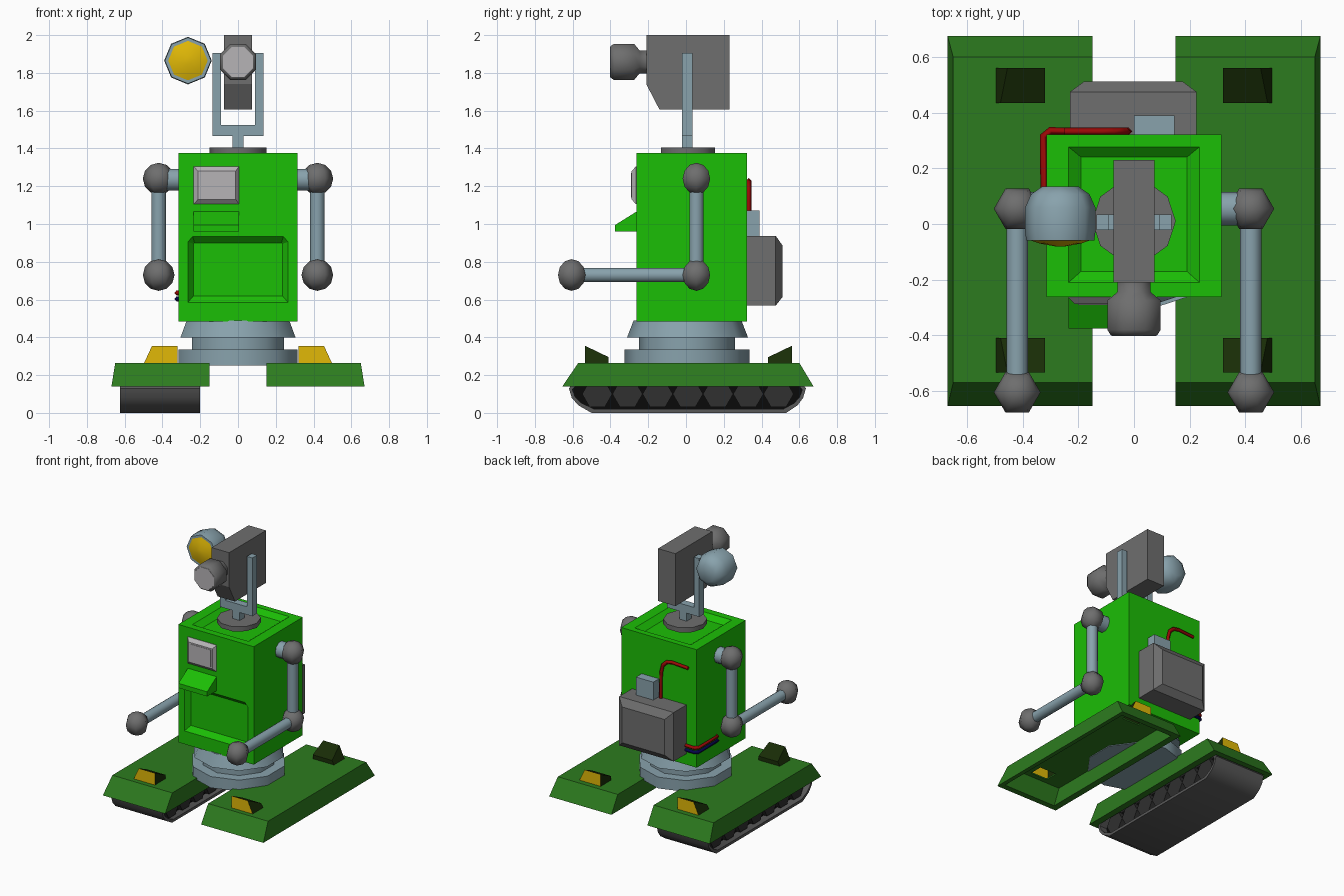
import bpy, bmesh
from math import sin, cos, pi, radians
from mathutils import Matrix

if "Cube" in bpy.data.objects:
    bpy.data.objects.remove(bpy.data.objects["Cube"])

# Colours as seen on screen, converted to linear below
PALETTE = dict(green=(.13, .74, .055), olive=(.19, .48, .14), dark=(.12, .19, .06), steel=(.53, .63, .67),
               grey=(.43, .43, .43), pale=(.71, .7, .71), yellow=(.88, .72, .06), red=(.6, .07, .06),
               navy=(.05, .05, .3), tread=(.35, .35, .35), wheel=(.2, .2, .2), black=(.07, .07, .07))
MATS = {}
for key, c in PALETTE.items():
    MATS[key] = bpy.data.materials.new(key)
    MATS[key].diffuse_color = (*(v ** 2.2 for v in c), 1)


def finish(name, bm, color, smooth=0):
    bmesh.ops.recalc_face_normals(bm, faces=bm.faces)
    me = bpy.data.meshes.new(name)
    bm.to_mesh(me)
    bm.free()
    ob = bpy.data.objects.new(name, me)
    bpy.context.collection.objects.link(ob)
    me.materials.append(MATS[color])
    if smooth:
        bpy.ops.object.select_all(action='DESELECT')
        bpy.context.view_layer.objects.active = ob
        ob.select_set(True)
        bpy.ops.object.shade_smooth_by_angle(angle=radians(smooth))
    return ob


def loft(name, rings, color, smooth=0, caps=(1, 1), closed=False):
    bm = bmesh.new()
    rows = [[bm.verts.new(p) for p in r] for r in rings]
    n = len(rows[0])
    for a, b in zip(rows, rows[1:] + (rows[:1] if closed else [])):
        for i in range(n):
            bm.faces.new((a[i], a[(i + 1) % n], b[(i + 1) % n], b[i]))
    if not closed:
        if caps[0]:
            bm.faces.new(rows[0])
        if caps[1]:
            bm.faces.new(rows[-1])
    return finish(name, bm, color, smooth)


def place(axis, u, v, t):
    return {'x': (t, u, v), 'y': (u, t, v), 'z': (u, v, t)}[axis]


def rect(axis, t, u0, u1, v0, v1):
    return [place(axis, *p, t) for p in ((u0, v0), (u1, v0), (u1, v1), (u0, v1))]


def box(name, x0, x1, y0, y1, z0, z1, color):
    return loft(name, [rect('z', z, x0, x1, y0, y1) for z in (z0, z1)], color)


def turned(name, axis, cu, cv, profile, n, color, phase=0.0, smooth=0):
    """Revolve (position, radius) pairs around an axis."""
    rings = [[place(axis, cu + r * cos(2 * pi * (i + phase) / n), cv + r * sin(2 * pi * (i + phase) / n), t)
              for i in range(n)] for t, r in profile]
    return loft(name, rings, color, smooth)


def extrude(name, prof, x0, x1, color):
    return loft(name, [[(x, y, z) for y, z in prof] for x in (x0, x1)], color)


def cut(ob, cutter):
    m = ob.modifiers.new('cut', 'BOOLEAN')
    m.operation, m.object, m.solver = 'DIFFERENCE', cutter, 'EXACT'
    dg = bpy.context.evaluated_depsgraph_get()
    me = bpy.data.meshes.new_from_object(ob.evaluated_get(dg))
    ob.modifiers.clear()
    ob.data = me
    bpy.data.objects.remove(cutter)


def ball(name, x, y, z, r):
    bm = bmesh.new()
    bmesh.ops.create_uvsphere(bm, u_segments=6, v_segments=6, radius=r)
    bmesh.ops.transform(bm, matrix=Matrix.Translation((x, y, z)) @ Matrix.Rotation(pi / 6, 4, 'Z'), verts=bm.verts)
    finish(name, bm, 'grey', 80)


def tube(name, pts, r, color):
    cu = bpy.data.curves.new(name, 'CURVE')
    cu.dimensions, cu.bevel_depth, cu.bevel_resolution, cu.use_fill_caps = '3D', r, 0, True
    sp = cu.splines.new('POLY')
    sp.points.add(len(pts) - 1)
    for p, c in zip(sp.points, pts):
        p.co = (*c, 1)
    cu.materials.append(MATS[color])
    bpy.context.collection.objects.link(bpy.data.objects.new(name, cu))


for side, s in (('right', 1), ('left', -1)):
    # Hollow track guard
    guard = loft(side + '_track_guard', [rect('z', .14, .15 * s, .67 * s, -.655, .675),
                                         rect('z', .265, .15 * s, .65 * s, -.57, .6)], 'olive')
    cut(guard, loft('cavity', [rect('z', .12, .2 * s, .64 * s, -.62, .64),
                               rect('z', .255, .2 * s, .63 * s, -.56, .59)], 'olive'))
    # Lamps at both ends of the guard, open underneath
    for end, k in (('front', -1), ('rear', 1)):
        def pt(x, y, z):
            return (x * s, .013 + k * (y - .013), z)
        y0, y1 = .56, .435
        cut(guard, box('hole', .34 * s, .48 * s, *sorted((pt(0, .45, 0)[1], pt(0, .55, 0)[1])), .2, .3, 'olive'))
        lens = [pt(.498, y0, .262), pt(.32, y0, .262), pt(.32, y0, .355), pt(.455, y0, .355)]
        back = [pt(.498, y1, .262), pt(.32, y1, .262), pt(.32, y1, .295), pt(.48, y1, .295)]
        bm = bmesh.new()
        bm.faces.new([bm.verts.new(p) for p in lens])
        ob = finish(f'{side}_{end}_lamp_lens', bm, 'yellow')
        if ob.data.polygons[0].normal.y * k < 0:
            ob.data.flip_normals()
        bm = bmesh.new()
        a, b = ([bm.verts.new(p) for p in q] for q in (lens, back))
        for i in (1, 2, 3):
            j = (i + 1) % 4
            bm.faces.new((a[i], a[j], b[j], b[i]) if s * k > 0 else (a[j], a[i], b[i], b[j]))
        bm.faces.new(b)
        finish(f'{side}_{end}_lamp_housing', bm, 'dark')
    # Arm
    x = .42 * s
    turned(side + '_shoulder_stub', 'x', .055, 1.235, [(.31 * s, .06), (x, .06)], 10, 'steel', smooth=50)
    ball(side + '_shoulder', x, .055, 1.24, .084)
    turned(side + '_upper_arm', 'z', x, .055, [(.73, .039), (1.24, .039)], 10, 'steel', smooth=50)
    ball(side + '_elbow', x, .055, .73, .084)
    turned(side + '_forearm', 'y', x, .73, [(-.6, .039), (.055, .039)], 10, 'steel', smooth=50)
    ball(side + '_hand', x, -.605, .73, .084)
    # Head bracket arm
    box(side + '_bracket_arm', *sorted((.09 * s, .135 * s)), -.022, .035, 1.465, 1.905, 'steel')

# Track belt and wheels, only on the left side
outer = [(-.56, .2), (-.62, .13), (-.605, .08), (-.57, .04), (-.5, 0), (.53, 0), (.59, .04), (.62, .08),
         (.635, .13), (.58, .2)]
inner = [(y * .97, .1 + (z - .1) * .8) for y, z in outer]
loft('left_track_belt', [[(x, y, z) for y, z in p] for x, p in
                         ((-.625, outer), (-.2, outer), (-.2, inner), (-.625, inner))], 'tread', 35, closed=True)
extrude('left_track_core', inner, -.56, -.26, 'black')
for i in range(7):
    turned(f'left_wheel_{i + 1}', 'x', -.47 + .16 * i, .1, [(-.6, .08), (-.22, .08)], 6, 'wheel')

# Waist
turned('waist_base', 'z', 0, .005, [(.25, .33), (.335, .33)], 10, 'steel', .5, 50)
turned('waist_middle', 'z', 0, .005, [(.33, .255), (.4, .255)], 10, 'steel', .5, 50)
turned('waist_collar', 'z', 0, .008, [(.4, .32), (.49, .285)], 10, 'steel', .5, 50)

# Body with sunken top and front panel
body = box('body', -.315, .315, -.262, .322, .485, 1.375, 'green')
cut(body, loft('top_recess', [rect('z', 1.34, -.19, .19, -.17, .24),
                              rect('z', 1.375, -.235, .235, -.21, .277),
                              rect('z', 1.4, -.235, .235, -.21, .277)], 'green'))
rim = [(-.265, .585), (.265, .585), (.265, .905), (.24, .935), (-.24, .935), (-.265, .905)]
floor = [(-.235, .62), (.235, .62), (.235, .895), (.23, .9), (-.23, .9), (-.235, .895)]
cut(body, loft('panel_recess', [[(x, y, z) for x, z in p] for y, p in
                                ((-.3, rim), (-.262, rim), (-.225, floor))], 'green'))

# Screen and slot on the front
loft('screen_frame', [rect('y', -.255, -.235, .005, 1.105, 1.305), rect('y', -.265, -.235, .005, 1.105, 1.305),
                      rect('y', -.288, -.212, -.012, 1.13, 1.28)], 'pale', caps=(1, 1))
box('screen', -.2, -.025, -.291, -.28, 1.14, 1.27, 'pale')
extrude('slot_hood', [(-.255, 1.07), (-.375, .995), (-.375, .96), (-.255, .96)], -.235, .005, 'green')

# Pack, junction box and pipes on the back
loft('back_pack', [rect('y', .315, -.23, .225, .568, .937), rect('y', .475, -.23, .225, .568, .937),
                   rect('y', .512, -.18, .175, .615, .885)], 'grey')
box('junction_box', 0, .145, .315, .39, .92, 1.072, 'steel')
tube('upper_pipe', [(-.02, .332, .92), (-.025, .332, 1.13), (-.04, .332, 1.19), (-.075, .332, 1.222),
                    (-.12, .332, 1.23), (-.25, .332, 1.222)], .014, 'red')
for nm, z, col in (('upper_cable', .635, 'red'), ('lower_cable', .603, 'navy')):
    tube(nm, [(-.2, .332, z), (-.3, .335, z), (-.325, .315, z), (-.325, .09, z), (-.3, .08, z)], .014, col)

# Neck and bracket
turned('neck_disc', 'z', 0, .01, [(1.37, .15), (1.405, .15)], 10, 'grey', 0, 50)
box('neck_post', -.03, .03, -.022, .035, 1.4, 1.47, 'steel')
box('bracket_base', -.135, .135, -.022, .035, 1.465, 1.525, 'steel')

# Head with eye and side lamp
extrude('head', [(-.21, 2), (.23, 2), (.23, 1.605), (-.14, 1.605), (-.21, 1.74)], -.073, .073, 'grey')
turned('eye_housing', 'y', 0, 1.858, [(-.2, .065), (-.245, .065), (-.275, .104), (-.38, .104), (-.4, .09)],
       8, 'grey', .5, 60)
turned('eye_lens', 'y', 0, 1.858, [(-.395, .088), (-.402, .086)], 8, 'pale', .5)
turned('lamp_shell', 'y', -.265, 1.865, [(-.06, .122), (-.03, .126), (.06, .126), (.107, .105), (.135, .065)],
       8, 'steel', 0, 60)
turned('lamp_glass', 'y', -.265, 1.865, [(-.055, .119), (-.07, .075), (-.08, .02)], 8, 'yellow', 0, 60)

for m in bpy.data.materials:
    if m.users and not m.is_grease_pencil:
        m.use_nodes = True
        m.node_tree.nodes["Principled BSDF"].inputs["Base Color"].default_value = m.diffuse_color
